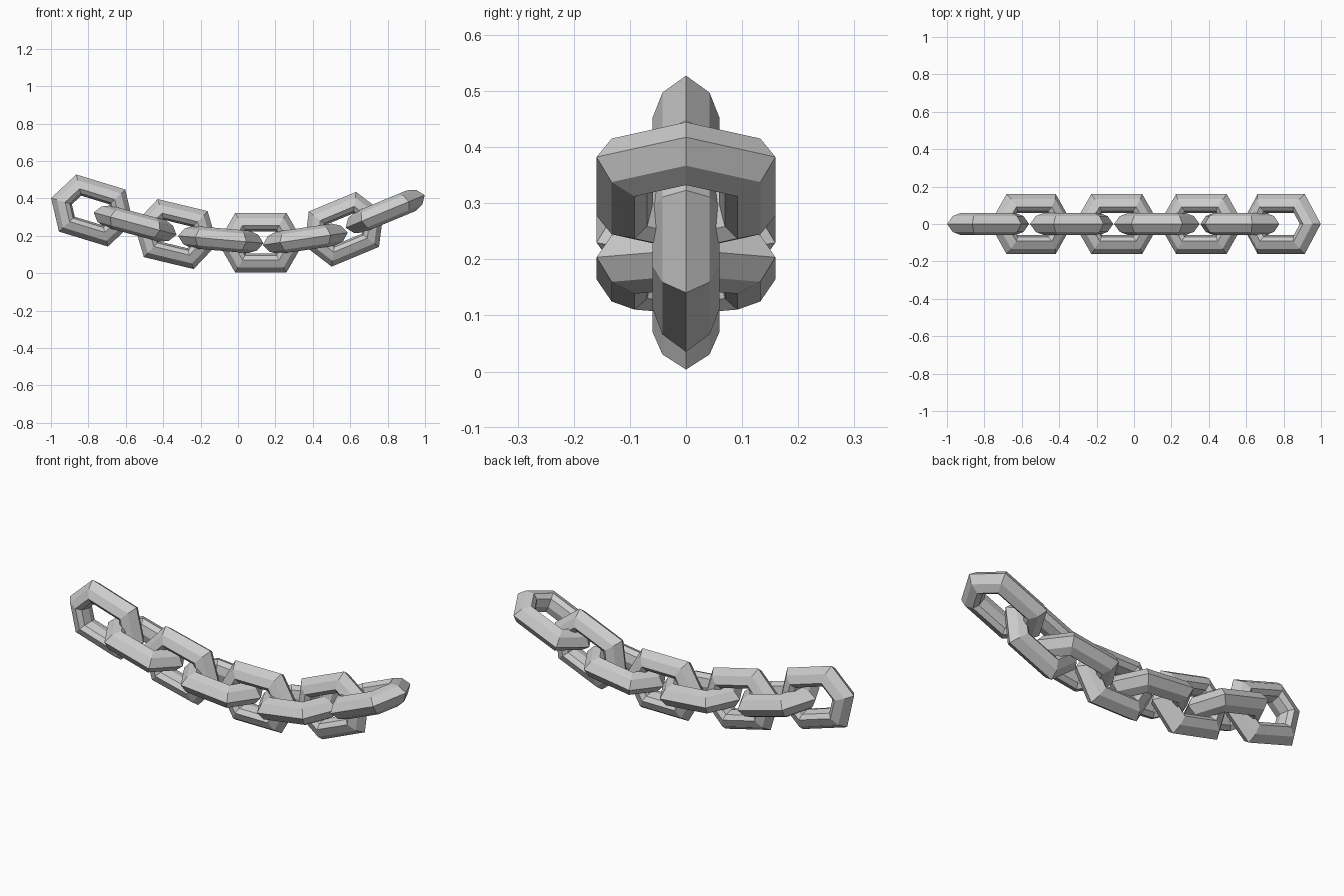
import bpy, bmesh
from math import sin, cos, radians
from mathutils import Matrix, Vector

if "Cube" in bpy.data.objects:
    bpy.data.objects.remove(bpy.data.objects["Cube"])

# tube cross-section: (distance from link centre, half thickness)
HALF = [(0.184, 0), (0.153, 0.042), (0.106, 0.06), (0.080, 0.042), (0.068, 0)]
PROFILE = HALF + [(r, -t) for r, t in HALF[-2:0:-1]]
STRETCH = 0.045


def make_link(name, x, z, tilt, upright):
    """Six-sided ring, pulled apart along its length, then placed in the chain."""
    place = Matrix.Translation((x, 0, z)) @ Matrix.Rotation(radians(-tilt), 4, 'Y')
    if upright:
        place = place @ Matrix.Rotation(radians(90), 4, 'X')
    bm = bmesh.new()
    rings = []
    for i in range(6):
        a = radians(60 * i)
        shift = STRETCH if cos(a) > 0 else -STRETCH
        rings.append([bm.verts.new(place @ Vector((r * cos(a) + shift, r * sin(a), t)))
                      for r, t in PROFILE])
    n = len(PROFILE)
    for i in range(6):
        a, b = rings[i], rings[(i + 1) % 6]
        for j in range(n):
            k = (j + 1) % n
            bm.faces.new((a[j], b[j], b[k], a[k]))
    bmesh.ops.recalc_face_normals(bm, faces=bm.faces)
    mesh = bpy.data.meshes.new(name)
    bm.to_mesh(mesh)
    bm.free()
    bpy.context.collection.objects.link(bpy.data.objects.new(name, mesh))


# sagging chain: centre x, centre z, tilt in degrees; links alternate upright and flat
LINKS = [
    (-0.78, 0.335, -17), (-0.55, 0.265, -15),
    (-0.333, 0.209, -13.5), (-0.092, 0.18, -5),
    (0.122, 0.163, 0), (0.36, 0.184, 8.3),
    (0.566, 0.235, 22.6), (0.787, 0.33, 22.5),
]
for i, (x, z, tilt) in enumerate(LINKS):
    make_link(f"chain_link_{i + 1}", x, z, tilt, i % 2 == 0)
